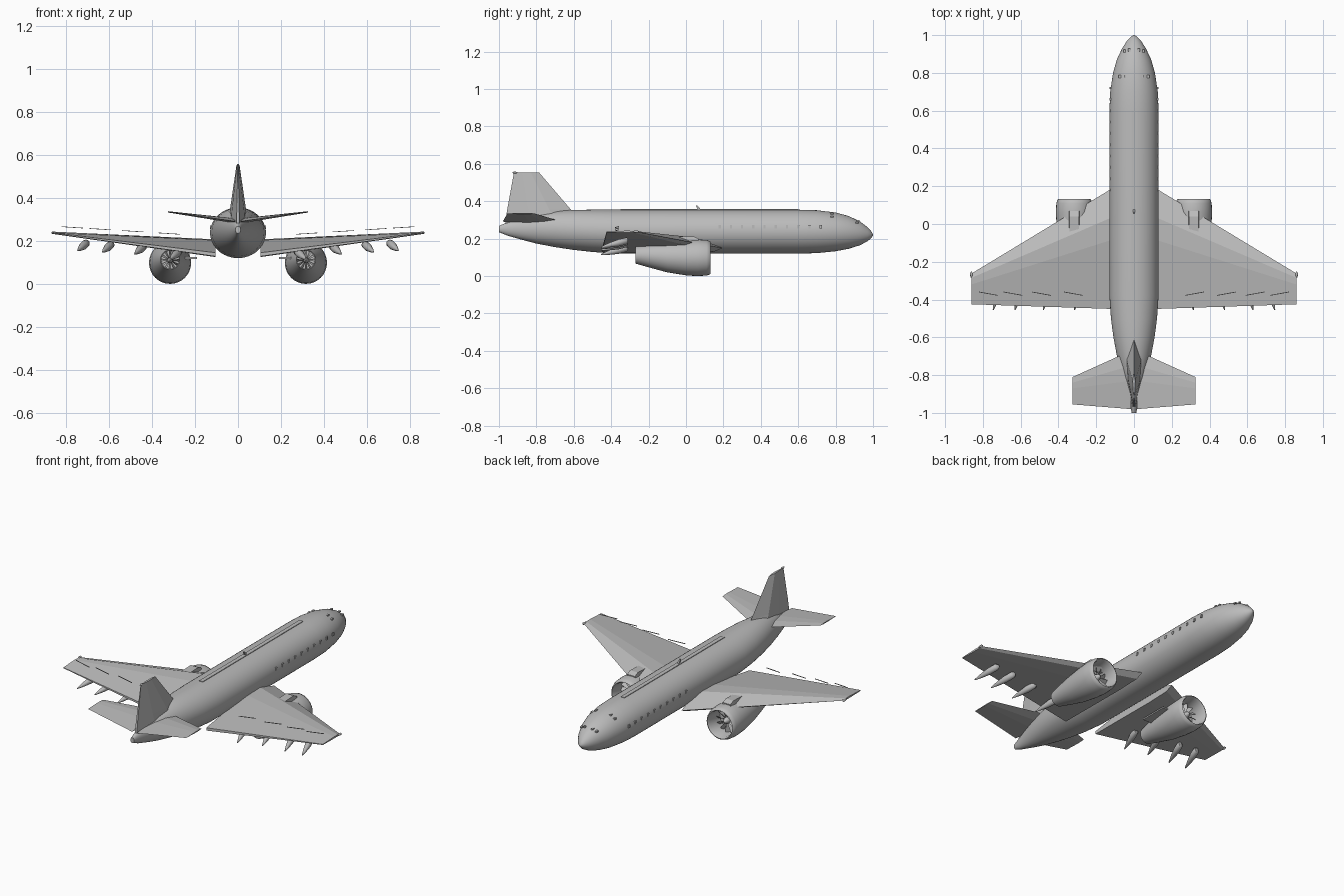
import bpy, bmesh
from math import sin, cos, pi, radians
from mathutils import Vector

if "Cube" in bpy.data.objects:
    bpy.data.objects.remove(bpy.data.objects["Cube"])

grey = bpy.data.materials.new("light_grey")
grey.use_nodes = True
grey.diffuse_color = (0.5, 0.5, 0.5, 1)
grey.node_tree.nodes["Principled BSDF"].inputs["Base Color"].default_value = (0.5, 0.5, 0.5, 1)


def finish(name, bm, smooth=None, mirror=False):
    bmesh.ops.recalc_face_normals(bm, faces=bm.faces)
    mesh = bpy.data.meshes.new(name)
    bm.to_mesh(mesh)
    bm.free()
    mesh.materials.append(grey)
    ob = bpy.data.objects.new(name, mesh)
    bpy.context.collection.objects.link(ob)
    if smooth:
        bpy.ops.object.select_all(action='DESELECT')
        ob.select_set(True)
        bpy.context.view_layer.objects.active = ob
        bpy.ops.object.shade_smooth_by_angle(angle=radians(smooth))
    if mirror:
        ob.modifiers.new("mirror", 'MIRROR').use_mirror_merge = False
    return ob


def skin(bm, rings, caps=True):
    """Skin a list of equal-length closed rings of points."""
    rows = [[bm.verts.new(p) for p in r] for r in rings]
    n = len(rows[0])
    for a, b in zip(rows, rows[1:]):
        for i in range(n):
            bm.faces.new((a[i], a[(i + 1) % n], b[(i + 1) % n], b[i]))
    if caps:
        bm.faces.new(rows[0])
        bm.faces.new(rows[-1])


def ring(x, y, z, rx, rz, n=32):
    return [(x + rx * cos(2 * pi * i / n), y, z + rz * sin(2 * pi * i / n)) for i in range(n)]


def loft(name, rings, smooth=None, mirror=False, caps=True):
    bm = bmesh.new()
    skin(bm, rings, caps)
    return finish(name, bm, smooth, mirror)


def box(name, lo, hi, mirror=False):
    rings = [[(lo[0], lo[1], z), (hi[0], lo[1], z), (hi[0], hi[1], z), (lo[0], hi[1], z)]
             for z in (lo[2], hi[2])]
    return loft(name, rings, None, mirror)


# Fuselage: station, half width, bottom, top
stations = [(-1, .012, .235, .268), (-.95, .022, .215, .29), (-.88, .042, .195, .312),
            (-.8, .065, .174, .333), (-.7, .09, .155, .348), (-.6, .109, .14, .354),
            (-.5, .122, .129, .355), (-.38, .13, .12, .355), (.6, .13, .12, .355),
            (.7, .126, .123, .352), (.8, .111, .133, .34), (.87, .091, .146, .321),
            (.93, .063, .165, .292), (.97, .037, .186, .262), (.99, .018, .203, .24),
            (1, .003, .217, .223)]
loft("fuselage", [ring(0, y, (b + t) / 2, w, (t - b) / 2, 48) for y, w, b, t in stations], 60)

# Wings
root = [(.195, .15), (.04, .207), (-.08, .203), (-.45, .145), (-.45, .128), (0, .125), (.15, .13)]
tip = [(-.262, .237), (-.285, .242), (-.32, .243), (-.425, .238), (-.425, .234), (-.33, .232), (-.28, .232)]
loft("wing", [[(.105, y, z) for y, z in root], [(.86, y, z) for y, z in tip]], None, True)

# Tailplane
tail_root = [(-.67, .293), (-.75, .305), (-.83, .304), (-.98, .291), (-.83, .282), (-.75, .284)]
tail_tip = [(-.81, .335), (-.84, .338), (-.87, .338), (-.955, .335), (-.87, .332), (-.84, .332)]
loft("tailplane", [[(.015, y, z) for y, z in tail_root], [(.325, y, z) for y, z in tail_tip]], None, True)


# Fin
def fin_section(z, lead, wide, trail, half):
    mid = (wide + trail) / 2
    return [(0, lead, z), (half, wide, z), (half * .75, mid, z), (half * .15, trail, z),
            (-half * .15, trail, z), (-half * .75, mid, z), (-half, wide, z)]


loft("fin", [fin_section(.28, -.56, -.69, -.967, .045), fin_section(.355, -.615, -.73, -.956, .036),
             fin_section(.553, -.785, -.83, -.92, .007)])

# Engine nacelles: station, radius, centre height, running over the outside then back inside
ENGINE_X = .316
nacelle = [(-.27, .045, .112), (-.2, .061, .108), (-.1, .081, .101), (0, .094, .098),
           (.06, .098, .098), (.11, .095, .098), (.13, .088, .098), (.132, .083, .098),
           (.12, .077, .098), (.06, .073, .098), (-.1, .062, .102), (-.2, .05, .108),
           (-.268, .041, .112), (-.27, .045, .112)]
loft("engine_nacelle", [ring(ENGINE_X, y, z, r, r) for y, r, z in nacelle], 50, True, False)


# Fans with hub and twisted blades, one in each opening
def fan(name, y, z, r, facing):
    bm = bmesh.new()
    skin(bm, [ring(ENGINE_X, y - facing * .03, z, r, r), ring(ENGINE_X, y - facing * .032, z, r, r)])
    skin(bm, [ring(ENGINE_X, y + facing * d, z, r * k, r * k, 16)
              for d, k in ((-.03, .28), (0, .27), (.02, .18), (.035, .02))])
    for i in range(12):
        a = 2 * pi * i / 12
        out, side = Vector((cos(a), 0, sin(a))), Vector((-sin(a), 0, cos(a)))
        base = Vector((ENGINE_X, y, z))
        corners = [base + out * r * k + side * r * s + Vector((0, facing * d, 0))
                   for k, s, d in ((.2, -.04, .006), (.98, -.13, .006), (.98, .13, -.012), (.2, .04, -.012))]
        bm.faces.new([bm.verts.new(c) for c in corners])
    return finish(name, bm, 40, True)


fan("intake_fan", .06, .098, .073, 1)
fan("exhaust_fan", -.225, .11, .046, -1)

# Pylons and inboard brackets
pylon = [(-.16, .14, .2), (-.04, .15, .21), (.04, .17, .213), (.068, .175, .2)]
loft("engine_pylon", [[(.285, y, b), (.348, y, b), (.342, y, t), (.291, y, t)] for y, b, t in pylon], None, True)
box("engine_bracket", (.19, -.15, .116), (.28, .02, .124), True)

# Flap fairings: blunt front, pointed drooping tail
for k, (x, z) in enumerate(((.275, .15), (.44, .174), (.59, .183), (.705, .19))):
    front, back = Vector((x, -.31, z)), Vector((x + .04, -.455, z - .035))
    sections = []
    for t, r in ((0, .012), (.06, .018), (.35, .019), (.7, .012), (1, .003)):
        p = front.lerp(back, t)
        sections.append(ring(p.x, p.y, p.z, r, r, 12))
    loft(f"flap_fairing_{k + 1}", sections, 50, True)

# Slender spoiler strips above the wing
for k, (x0, x1) in enumerate(((.27, .37), (.44, .54), (.59, .69), (.72, .82))):
    rings = []
    for x, y in ((x0, -.378), (x1, -.36)):
        z = .212 + x * .064
        rings.append([(x, y - .002, z), (x, y + .002, z), (x, y + .002, z + .003), (x, y - .002, z + .003)])
    loft(f"spoiler_strip_{k + 1}", rings, None, True)

# Navigation lights and aerials
loft("wingtip_light", [ring(.861, y, .238, r, r, 10)
                       for y, r in ((-.285, .003), (-.27, .007), (-.26, .007), (-.252, .002))], 50, True)
loft("fin_light", [ring(0, y, .553, r, r, 10)
                   for y, r in ((-.928, .002), (-.92, .006), (-.91, .006), (-.9, .002))], 50)
loft("roof_aerial", [[(-.004, f, z), (.004, f, z), (.004, b, z), (-.004, b, z)]
                     for f, b, z in ((.085, .065, .35), (.06, .052, .378))])
box("roof_rail", (-.012, -.35, .35), (.012, .6, .358))

# Cockpit and forward cabin panes, thin plates on the skin
for k, (x, y, z) in enumerate(((.025, .92, .292), (.05, .915, .282), (.048, .78, .33), (.075, .78, .313))):
    box(f"cockpit_pane_{k + 1}", (x - .006, y - .008, z), (x + .006, y + .008, z + .008), True)
for k in range(10):
    y = .72 - k * .06
    box(f"cabin_window_{k + 1}", (.123, y - .006, .255), (.131, y + .006, .272), True)
